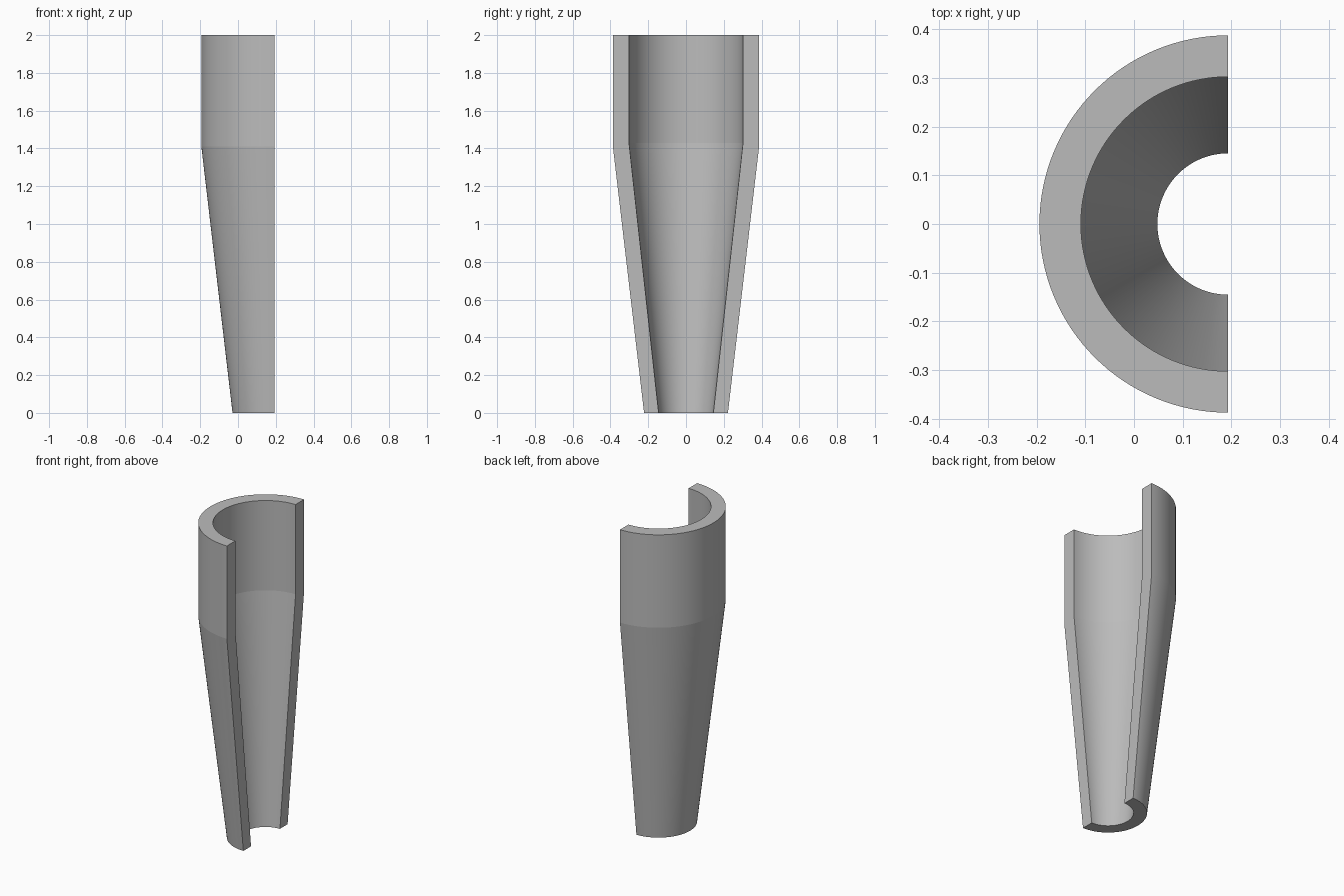
import bpy, bmesh, math
from mathutils import Vector, Matrix

cube = bpy.data.objects.get("Cube")
if cube:
    bpy.data.objects.remove(cube, do_unlink=True)

# Single grey material
grey = bpy.data.materials.new("plain grey")
grey.use_nodes = True
colour = (0.5, 0.5, 0.5, 1)
grey.diffuse_color = colour
grey.node_tree.nodes["Principled BSDF"].inputs["Base Color"].default_value = colour

# Wall cross-section (radius, height), swept half a turn about the axis
AXIS_X = 0.193
STEPS = 64
profile = [(0.222, 0), (0.387, 1.41), (0.387, 2),
           (0.302, 2), (0.302, 1.43), (0.145, 0)]

bm = bmesh.new()
rings = []
for i in range(STEPS + 1):
    turn = Matrix.Rotation(math.pi * i / STEPS, 3, 'Z')
    rings.append([bm.verts.new(turn @ Vector((0, r, z)) + Vector((AXIS_X, 0, 0)))
                  for r, z in profile])
count = len(profile)
for a, b in zip(rings, rings[1:]):
    for j in range(count):
        k = (j + 1) % count
        bm.faces.new((a[j], a[k], b[k], b[j]))

# Flat cut ends, split into the straight and tapered lengths
for ring in (rings[0], rings[-1]):
    bm.faces.new([ring[n] for n in (0, 1, 4, 5)])
    bm.faces.new([ring[n] for n in (1, 2, 3, 4)])
bmesh.ops.recalc_face_normals(bm, faces=bm.faces)

mesh = bpy.data.meshes.new("half_tapered_sleeve")
bm.to_mesh(mesh)
bm.free()
mesh.materials.append(grey)
sleeve = bpy.data.objects.new("half_tapered_sleeve", mesh)
bpy.context.collection.objects.link(sleeve)

# Smooth round walls, keeping rims and the bend crisp
bpy.context.view_layer.objects.active = sleeve
sleeve.select_set(True)
bpy.ops.object.shade_smooth_by_angle(angle=math.radians(5))
